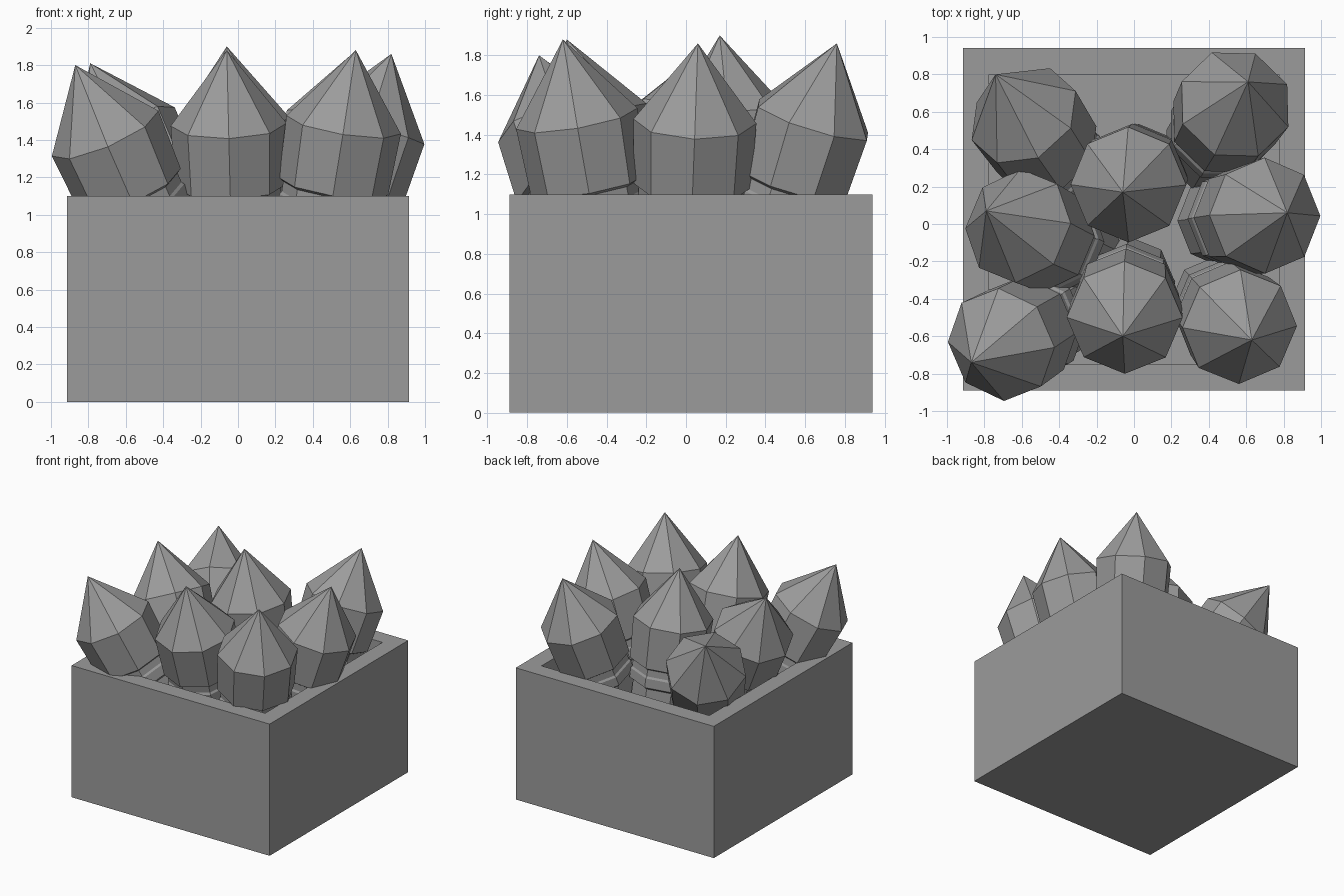
import bpy, bmesh, math
from mathutils import Vector

if "Cube" in bpy.data.objects:
    bpy.data.objects.remove(bpy.data.objects["Cube"])

TIP = 0.41       # cone height above the shoulder
SIDES = 8
FLOOR = 0.70     # cavity floor height

grey = bpy.data.materials.new("dark_grey")
grey.diffuse_color = (0.33, 0.33, 0.33, 1)
grey.use_nodes = True
grey.node_tree.nodes["Principled BSDF"].inputs["Base Color"].default_value = grey.diffuse_color


def finish(bm, name):
    bmesh.ops.recalc_face_normals(bm, faces=bm.faces)
    mesh = bpy.data.meshes.new(name)
    bm.to_mesh(mesh)
    bm.free()
    mesh.materials.append(grey)
    obj = bpy.data.objects.new(name, mesh)
    bpy.context.collection.objects.link(obj)
    return obj


# open box: outer block, rim inset, cavity pushed down
def make_box():
    bm = bmesh.new()
    bmesh.ops.create_cube(bm, size=1)
    for v in bm.verts:
        v.co = Vector((v.co.x * 1.83, v.co.y * 1.83 + 0.025, (v.co.z + 0.5) * 1.1))
    top = max(bm.faces, key=lambda f: f.calc_center_median().z)
    bmesh.ops.inset_region(bm, faces=[top], thickness=0.14, use_even_offset=True)
    hole = bmesh.ops.extrude_discrete_faces(bm, faces=[top])["faces"][0]
    for v in hole.verts:
        v.co.z = FLOOR
    finish(bm, "box")


# pointed shell: (radius, axial offset from the shoulder), tip first
def make_shell(name, shoulder, tip, spin=0):
    sx, sy = shoulder
    dx, dy = tip[0] - sx, tip[1] - sy
    dz = math.sqrt(TIP ** 2 - dx * dx - dy * dy)
    axis = Vector((dx, dy, dz)).normalized()
    centre = Vector((sx, sy, tip[2] - dz))
    end = -(centre.z - FLOOR - 0.02) / axis.z
    profile = [(0.31, 0), (0.295, -0.34), (0.27, -0.355), (0.27, -0.41),
               (0.28, -0.425), (0.28, -0.50), (0.25, -0.52), (0.25, end)]
    rot = Vector((0, 0, 1)).rotation_difference(axis).to_matrix()
    angles = [math.radians(spin) + 2 * math.pi * i / SIDES for i in range(SIDES)]
    bm = bmesh.new()
    rings = [[bm.verts.new(centre + rot @ Vector((r * math.cos(a), r * math.sin(a), z)))
              for a in angles] for r, z in profile]
    apex = bm.verts.new(Vector(tip))
    for i in range(SIDES):
        j = (i + 1) % SIDES
        bm.faces.new((apex, rings[0][i], rings[0][j]))
        for a, b in zip(rings, rings[1:]):
            bm.faces.new((a[i], b[i], b[j], a[j]))
    bm.faces.new(rings[-1])
    finish(bm, name)


make_box()

# eight shells, each leaning its own way (shoulder centre, tip, spin)
shells = {
    "shell_back_left": ((-0.59, 0.58), (-0.74, 0.80, 1.67), 22.5),
    "shell_back_right": ((0.54, 0.64), (0.61, 0.76, 1.86), 22.5),
    "shell_centre": ((-0.03, 0.21), (-0.06, 0.17, 1.90), 0),
    "shell_middle_left": ((-0.62, -0.01), (-0.79, 0.07, 1.81), 0),
    "shell_middle_right": ((0.70, 0.045), (0.82, 0.06, 1.86), 0),
    "shell_front_left": ((-0.71, -0.645), (-0.87, -0.74, 1.80), 0),
    "shell_front_middle": ((-0.05, -0.50), (-0.06, -0.60, 1.88), 0),
    "shell_front_right": ((0.565, -0.55), (0.63, -0.62, 1.88), 0),
}
for name, (shoulder, tip, spin) in shells.items():
    make_shell(name, shoulder, tip, spin)
